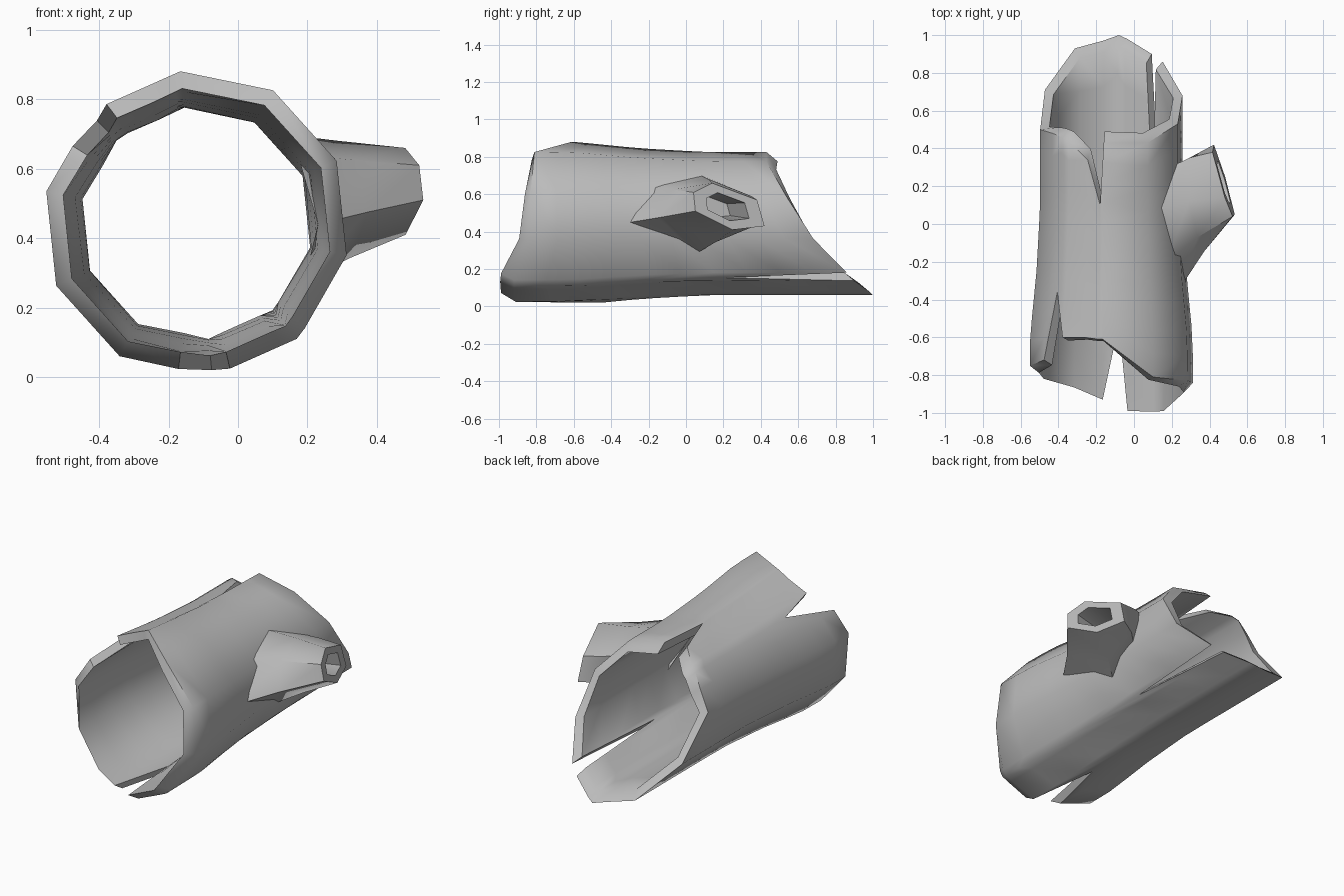
import bpy, bmesh
from math import sin, cos, radians, sqrt
from mathutils import Vector

if "Cube" in bpy.data.objects:
    bpy.data.objects.remove(bpy.data.objects["Cube"], do_unlink=True)

grey = bpy.data.materials.new("plain grey")
grey.use_nodes = True
colour = (0.5, 0.5, 0.5, 1)
grey.diffuse_color = colour
grey.node_tree.nodes["Principled BSDF"].inputs["Base Color"].default_value = colour

CX, CZ, WALL, ROWS = -0.12, 0.443, 0.05, 10


def finish(name, bm):
    bmesh.ops.recalc_face_normals(bm, faces=bm.faces)
    mesh = bpy.data.meshes.new(name)
    bm.to_mesh(mesh)
    bm.free()
    mesh.materials.append(grey)
    ob = bpy.data.objects.new(name, mesh)
    bpy.context.collection.objects.link(ob)
    bpy.ops.object.select_all(action='DESELECT')
    ob.select_set(True)
    bpy.context.view_layer.objects.active = ob
    bpy.ops.object.shade_smooth_by_angle(angle=radians(50))
    return ob


def bridge(bm, a, b):
    """Join two closed loops of equal length with quads."""
    n = len(a)
    for i in range(n):
        j = (i + 1) % n
        bm.faces.new((a[i], a[j], b[j], b[i]))


# Trunk radius along its length, flared at the front
FLARE = [(-1.1, .445), (-.6, .44), (-.25, .405), (.1, .385), (1.1, .385)]


def radius(y):
    for (y0, r0), (y1, r1) in zip(FLARE, FLARE[1:]):
        if y <= y1:
            return r0 + (r1 - r0) * (y - y0) / (y1 - y0)
    return FLARE[-1][1]


def trunk_point(angle, y, inset):
    """Point on a ten-sided section at this angle."""
    chord = cos(radians(18)) / cos(radians((angle - 24) % 36 - 18))
    r = radius(y) * chord - inset
    a = radians(angle)
    return Vector((CX + r * cos(a), y, CZ + r * sin(a)))


# Columns round the trunk: angle, front end, back end; deep values are splits
COLUMNS = [
    (168, -.75, .50), (148, -.72, .48), (134, -.36, .46), (127, -.60, .44),
    (110, -.60, .34), (99, -.61, .10), (96, -.61, .43), (60, -.81, .43),
    (24, -.83, .53), (-12, -.84, .68), (-44, -.92, .86), (-49, -.92, .20),
    (-55, -.92, .90), (-77, -.91, .98), (-84, -.45, 1.0), (-97, -.85, .97),
    (-120, -.79, .93), (-156, -.76, .71)]

bm = bmesh.new()
shells = []
for inset in (0, WALL):
    grid = []
    for row in range(ROWS + 1):
        t = row / ROWS
        loop = []
        for angle, front, back in COLUMNS:
            if inset:  # slanted rims
                s = sin(radians(angle))
                front -= .045 - .035 * s
                back += .06 * s
            y = front + (back - front) * t
            loop.append(bm.verts.new(trunk_point(angle, y, inset)))
        grid.append(loop)
    for a, b in zip(grid, grid[1:]):
        bridge(bm, a, b)
    shells.append(grid)
outer, inner = shells
bridge(bm, outer[0], inner[0])
bridge(bm, outer[-1], inner[-1])
finish("hollow_trunk", bm)

# Branch stub: six-sided, from a wide foot on the trunk to a hollow tip
TIP = [(.04, .61), (.14, .66), (.38, .57), (.42, .43), (.25, .41), (.05, .51)]
FOOT = [(-.2, .64), (.08, .70), (.30, .61), (.27, .42), (.05, .28), (-.36, .44)]
tip = [Vector((.535 - .33 * (y - .05) - .15 * (z - .5), y, z)) for y, z in TIP]
foot = [Vector((CX + sqrt(.365 ** 2 - (z - CZ) ** 2) - .015, y, z)) for y, z in FOOT]
middle = [f.lerp(t, .5) + Vector((-.01, .01, 0)) for f, t in zip(foot, tip)]
centre = sum(tip, Vector()) / len(tip)
mouth = [centre.lerp(p, .6) for p in tip]
pocket = [centre.lerp(p, .45) + Vector((-.2, -.07, 0)) for p in tip]

bm = bmesh.new()
loops = [[bm.verts.new(p) for p in ring] for ring in (foot, middle, tip, mouth, pocket)]
for a, b in zip(loops, loops[1:]):
    bridge(bm, a, b)
bm.faces.new(loops[-1])
finish("branch_stub", bm)
